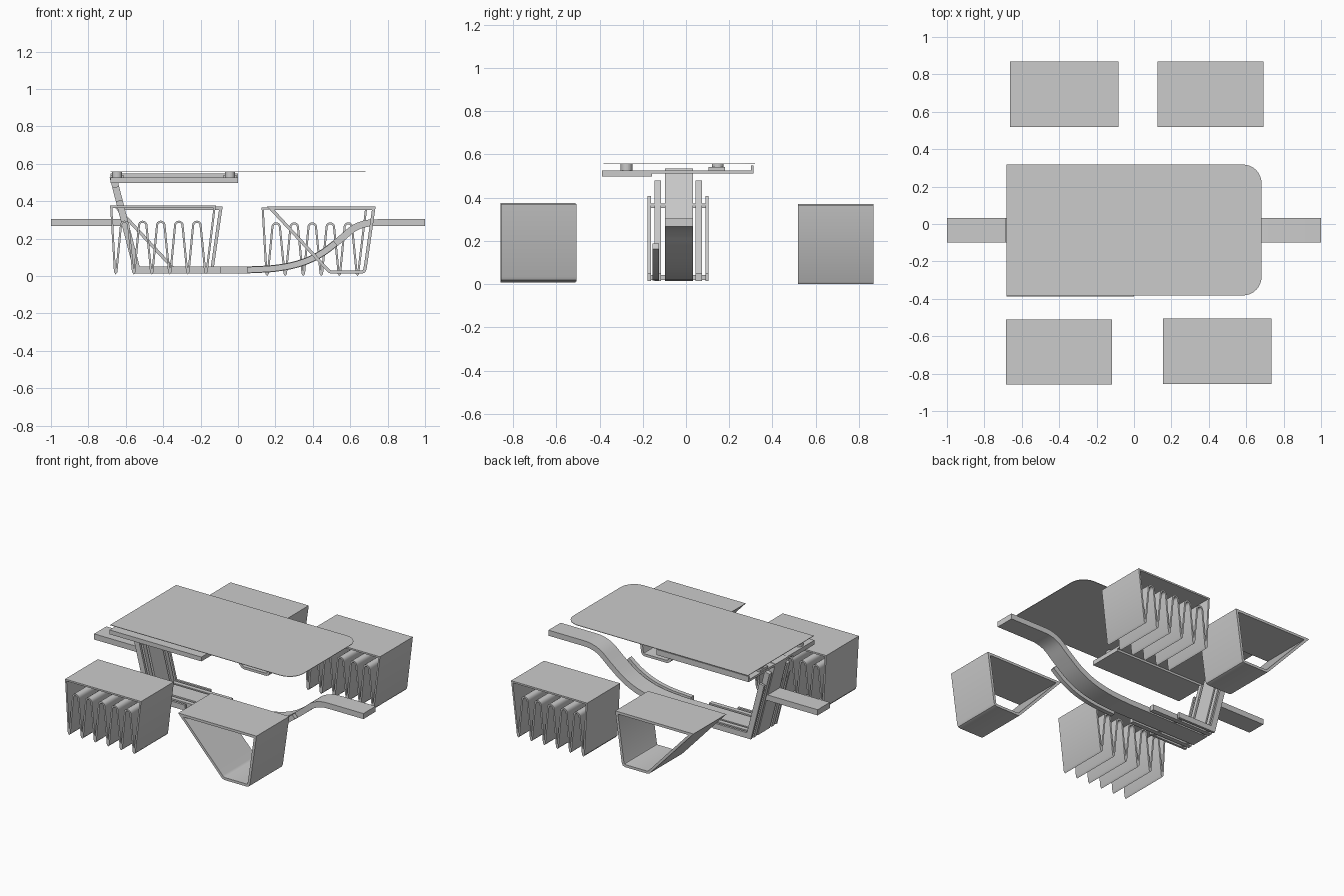
import bpy, bmesh
from math import sin, cos, pi
from mathutils import Vector

if "Cube" in bpy.data.objects:
    bpy.data.objects.remove(bpy.data.objects["Cube"])


def finish(bm, name, smooth=False):
    bmesh.ops.recalc_face_normals(bm, faces=bm.faces)
    me = bpy.data.meshes.new(name)
    bm.to_mesh(me)
    bm.free()
    ob = bpy.data.objects.new(name, me)
    bpy.context.collection.objects.link(ob)
    if smooth:
        bpy.ops.object.select_all(action='DESELECT')
        ob.select_set(True)
        bpy.context.view_layer.objects.active = ob
        bpy.ops.object.shade_smooth_by_angle(angle=0.6)
    return ob


def box(name, x0, x1, y0, y1, z0, z1):
    bm = bmesh.new()
    bmesh.ops.create_cube(bm, size=1)
    for v in bm.verts:
        v.co = (x0 + (v.co.x + .5) * (x1 - x0), y0 + (v.co.y + .5) * (y1 - y0),
                z0 + (v.co.z + .5) * (z1 - z0))
    return finish(bm, name)


def strip(name, path, thick, y0, y1, closed=False):
    """Band of constant thickness following an xz path, extruded along y."""
    pts = [Vector(p) for p in path]
    n = len(pts)
    bm = bmesh.new()
    rings = []
    for i, p in enumerate(pts):
        a = pts[i - 1] if closed or i > 0 else None
        b = pts[(i + 1) % n] if closed or i < n - 1 else None
        d1 = (p - a).normalized() if a is not None else (b - p).normalized()
        d2 = (b - p).normalized() if b is not None else d1
        n1, n2 = Vector((-d1.y, d1.x)), Vector((-d2.y, d2.x))
        m = (n1 + n2).normalized()
        m *= thick / 2 * min(1 / max(m.dot(n1), .01), 3)
        o, q = p + m, p - m
        rings.append([bm.verts.new((c.x, y, c.y))
                      for c, y in ((o, y0), (o, y1), (q, y1), (q, y0))])
    for i in range(n if closed else n - 1):
        r, s = rings[i], rings[(i + 1) % n]
        for k in range(4):
            bm.faces.new((r[k], r[(k + 1) % 4], s[(k + 1) % 4], s[k]))
    if not closed:
        bm.faces.new(rings[0])
        bm.faces.new(rings[-1])
    return finish(bm, name, True)


def spline(p, steps=5):
    """Catmull-Rom samples through the points."""
    p = [Vector(q) for q in p]
    e = [2 * p[0] - p[1]] + p + [2 * p[-1] - p[-2]]
    out = []
    for i in range(1, len(e) - 2):
        a, b, c, d = e[i - 1:i + 3]
        for k in range(steps):
            t = k / steps
            out.append(.5 * (2 * b + (c - a) * t + (2 * a - 5 * b + 4 * c - d) * t * t
                             + (3 * b - a - 3 * c + d) * t ** 3))
    return out + [p[-1]]


def prism(name, outline, z0, z1):
    bm = bmesh.new()
    f = bm.faces.new([bm.verts.new((x, y, z0)) for x, y in outline])
    r = bmesh.ops.extrude_face_region(bm, geom=[f])
    for v in r['geom']:
        if isinstance(v, bmesh.types.BMVert):
            v.co.z = z1
    return finish(bm, name)


# table top, rounded on the right end
arc = [i * pi / 16 for i in range(9)]
outline = [(-.682, .318), (-.682, -.382)]
outline += [(.582 + .1 * sin(a), -.282 - .1 * cos(a)) for a in arc]
outline += [(.582 + .1 * cos(a), .218 + .1 * sin(a)) for a in arc]
prism("table_top", outline, .555, .558)

# table support: thick front plate, thin plate, rear lip, spacer rail, pegs
box("support_front_plate", -.683, 0, -.388, -.158, .497, .526)
box("support_plate", -.683, 0, -.158, .312, .511, .526)
box("support_rear_lip", -.683, 0, .3, .312, .526, .549)
for x in (-.646, -.043):
    box("peg_pad", x - .035, x + .035, .103, .18, .526, .541)
    for y in (-.275, .147):
        prism("peg", [(x + .027 * cos(i * pi / 12), y + .027 * sin(i * pi / 12))
                      for i in range(24)], .526, .555)

# main frame: leaning post, low beam, curve up to the right end
curve = spline([(.05, .032), (.2, .041), (.33, .067), (.44, .116), (.54, .19),
                (.62, .255), (.69, .281), (.76, .285)])
strip("main_frame", [(-.668, .53), (-.54, .032)] + curve + [(1, .285)], .037, -.098, .032)
box("left_bar", -1, -.612, -.098, .032, .266, .304)


def post_x(z):
    return -.668 + (.53 - z) / .498 * .128


# side slats stepping down from the post
for y0, y1, top, end in ((-.145, -.115, .475, -.09), (.045, .075, .475, -.09),
                         (-.177, -.162, .403, -.27), (.09, .105, .403, -.27)):
    strip("side_slat", [(post_x(top), top), (-.54, .032), (end, .032)], .037, y0, y1)
strip("curved_slat", [p for p in curve if p.y < .185], .032, -.155, -.125)

# cross pins holding the slats
for x, z in ((post_x(.362), .362), (-.52, .03), (-.3, .03)):
    box("cross_pin", x - .012, x + .012, -.177, .105, z - .011, z + .011)

# comb seats: rippled sheet under a flat top
for dx, dz, y0, y1 in ((0, 0, -.858, -.511), (.81, -.009, .519, .868)):
    path = [(-.678, .37)]
    for i in range(6):
        xb = -.654 + i * .0965
        path += [(xb - .004, .022), (xb, .017), (xb + .004, .022)]
        if i < 5:
            path += [(xb + .048 - .02 * cos(k * pi / 8), .27 + .02 * sin(k * pi / 8))
                     for k in range(9)]
    path += [(-.125, .37)]
    strip("comb_seat", [(x + dx, z + dz) for x, z in path], .011, y0, y1, True)

# open seats: lopsided hollow loops
for dx, y0, y1 in ((0, -.855, -.506), (-.818, .519, .868)):
    path = [(.174, .362), (.478, .034), (.487, .025), (.5, .021), (.662, .021),
            (.673, .025), (.679, .036), (.726, .362)]
    strip("open_seat", [(x + dx, z) for x, z in path], .017, y0, y1, True)

# set the lowest point on the ground
bpy.context.view_layer.update()
low = min(v.co.z for o in bpy.data.objects for v in o.data.vertices)
for o in bpy.data.objects:
    o.location.z -= low
